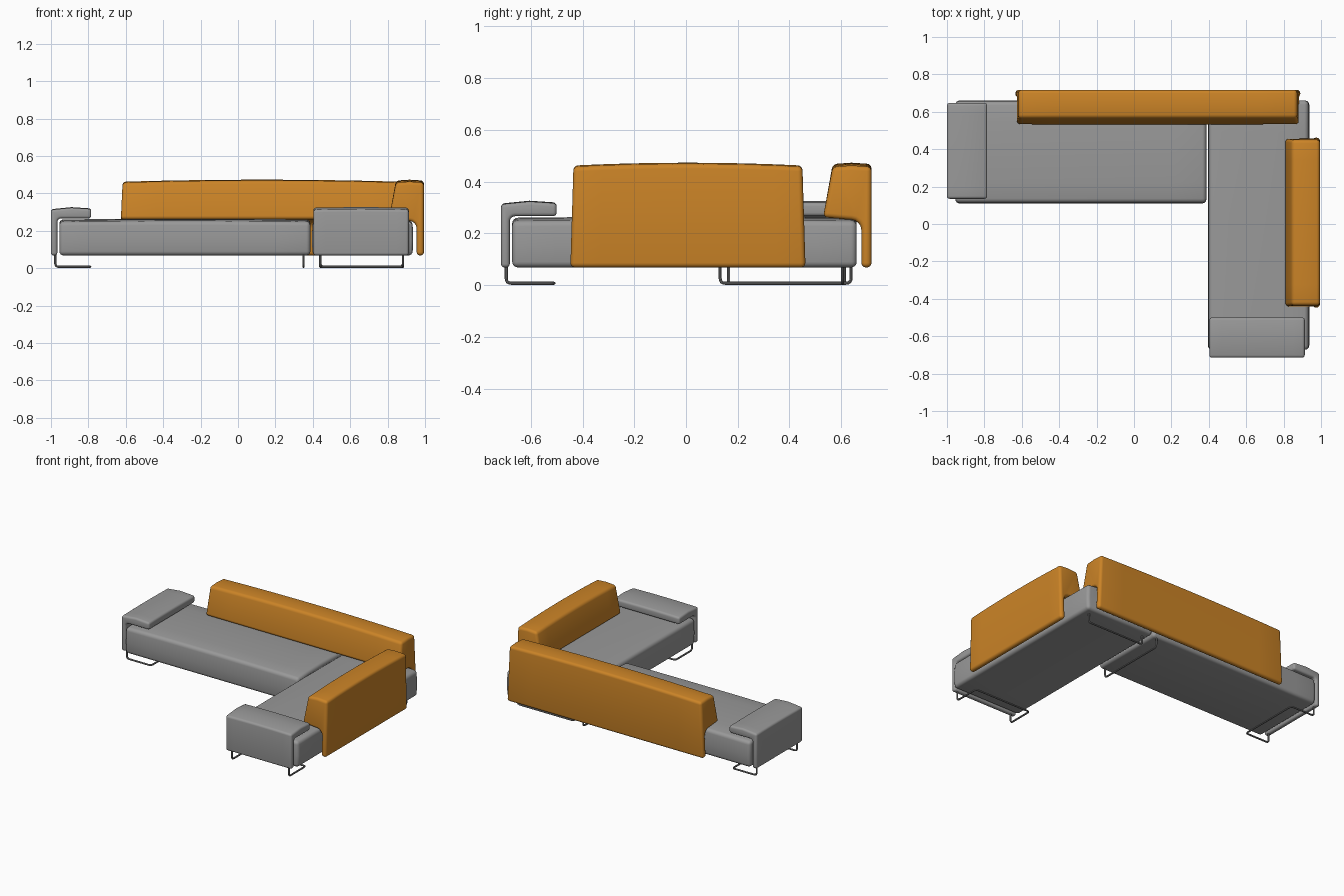
import bpy, bmesh, math
from mathutils import Vector

cube = bpy.data.objects.get("Cube")
if cube:
    bpy.data.objects.remove(cube, do_unlink=True)


def material(name, rgb):
    m = bpy.data.materials.new(name)
    m.use_nodes = True
    m.diffuse_color = (*rgb, 1)
    m.node_tree.nodes["Principled BSDF"].inputs["Base Color"].default_value = (*rgb, 1)
    return m


GREY = material("grey fabric", (0.32, 0.32, 0.32))
ORANGE = material("orange fabric", (0.6, 0.23, 0.02))
METAL = material("dark metal", (0.2, 0.2, 0.2))


def arc(cx, cz, r, start, end, steps=4):
    """Points on a circular arc, angles in degrees."""
    angles = [math.radians(start + (end - start) * i / steps) for i in range(steps + 1)]
    return [(cx + r * math.cos(a), cz + r * math.sin(a)) for a in angles]


def upholstery(name, profile, shift, start, end, axis, mat, bevel, crown=0.0, lean=0.0):
    """Sweep a profile (depth, z) along an axis, dome its top and round its edges."""
    bm = bmesh.new()
    top = max(z for _, z in profile)
    mid, half, rings, steps = (start + end) / 2, (end - start) / 2, [], 8
    for i in range(steps + 1):
        u = 2 * i / steps - 1
        ring = []
        for d, z in profile:
            t = mid + u * (half - lean * (z - 0.07) / (top - 0.07))
            rise = crown * (1 - u * u) if z > top * 0.85 else 0
            p = (t, d + shift, z + rise) if axis == "x" else (d + shift, t, z + rise)
            ring.append(bm.verts.new(p))
        rings.append(ring)
    n = len(profile)
    for a, b in zip(rings, rings[1:]):
        for j in range(n):
            bm.faces.new((a[j], a[(j + 1) % n], b[(j + 1) % n], b[j]))
    bm.faces.new(rings[0])
    bm.faces.new(rings[-1])
    bmesh.ops.recalc_face_normals(bm, faces=bm.faces)
    sharp = [e for e in bm.edges if e.calc_face_angle(0) > 0.7]
    bmesh.ops.bevel(bm, geom=sharp, offset=bevel, segments=4, profile=0.5,
                    affect="EDGES", clamp_overlap=False)
    mesh = bpy.data.meshes.new(name)
    bm.to_mesh(mesh)
    bm.free()
    mesh.materials.append(mat)
    ob = bpy.data.objects.new(name, mesh)
    bpy.context.collection.objects.link(ob)
    finish(ob)


def finish(ob):
    bpy.ops.object.select_all(action="DESELECT")
    ob.select_set(True)
    bpy.context.view_layer.objects.active = ob
    if ob.type == "CURVE":
        bpy.ops.object.convert(target="MESH")
    bpy.ops.object.shade_smooth_by_angle(angle=math.radians(40))


def wire(name, corners, radius=0.006, bend=0.02):
    """Bent round rod through the corners."""
    pts = [Vector(c) for c in corners]
    path = [pts[0]]
    for a, b, c in zip(pts, pts[1:], pts[2:]):
        p, q = b + (a - b).normalized() * bend, b + (c - b).normalized() * bend
        path += [p * (1 - t) ** 2 + b * 2 * t * (1 - t) + q * t * t for t in (0, .25, .5, .75, 1)]
    path.append(pts[-1])
    cu = bpy.data.curves.new(name, "CURVE")
    cu.dimensions = "3D"
    cu.bevel_depth, cu.bevel_resolution, cu.use_fill_caps = radius, 2, True
    sp = cu.splines.new("POLY")
    sp.points.add(len(path) - 1)
    for sp_point, p in zip(sp.points, path):
        sp_point.co = (*p, 1)
    cu.materials.append(METAL)
    ob = bpy.data.objects.new(name, cu)
    bpy.context.collection.objects.link(ob)
    finish(ob)


# Seat cushions, gently domed
def seat_profile(w):
    return [(-w, 0.068), (w, 0.068), (w + 0.004, 0.15), (w, 0.248),
            (w * 0.6, 0.256), (0, 0.26), (-w * 0.6, 0.256), (-w, 0.248), (-w - 0.004, 0.15)]


upholstery("long_seat", seat_profile(0.271), 0.385, -0.955, 0.387, "x", GREY, 0.022, 0.004)
upholstery("chaise_seat", seat_profile(0.267), 0.666, -0.672, 0.66, "y", GREY, 0.022, 0.004)

# Backrests: wedge cushion with a panel hanging behind the seat
back = [(0.717, 0.068), (0.678, 0.068), *arc(0.638, 0.212, 0.04, 0, 90),
        (0.53, 0.262), (0.567, 0.457), (0.64, 0.462), (0.717, 0.457)]
upholstery("long_backrest", back, 0, -0.635, 0.89, "x", ORANGE, 0.018, 0.011, 0.018)
upholstery("side_backrest", back, 0.277, -0.447, 0.462, "y", ORANGE, 0.018, 0.011, 0.012)

# Armrests: flat top slab folded down over the outer end
arm = [(-1, 0.068), (-0.966, 0.068), *arc(-0.946, 0.246, 0.02, 180, 90),
       (-0.785, 0.266), (-0.785, 0.316), (-0.89, 0.323), (-1, 0.312)]
upholstery("left_armrest", arm, 0, 0.135, 0.647, "y", GREY, 0.014, 0.003)
upholstery("front_armrest", arm, 0.285, 0.403, 0.913, "x", GREY, 0.014, 0.003)

# Sled legs under the armrests
TOP, LOW = 0.075, 0.007
wire("left_sled_leg", [(-0.977, 0.165, TOP), (-0.977, 0.165, LOW), (-0.79, 0.165, LOW),
                       (-0.79, 0.612, LOW), (-0.977, 0.612, LOW), (-0.977, 0.612, TOP)])
wire("front_sled_leg", [(0.44, -0.695, TOP), (0.44, -0.695, LOW), (0.44, -0.51, LOW),
                        (0.882, -0.51, LOW), (0.882, -0.695, LOW), (0.882, -0.695, TOP)])

# Upright loop legs near the corner
wire("inner_loop_leg", [(0.35, 0.132, TOP), (0.35, 0.132, LOW),
                        (0.35, 0.638, LOW), (0.35, 0.638, TOP)])
wire("corner_loop_leg", [(0.44, 0.605, TOP), (0.44, 0.605, LOW),
                         (0.882, 0.605, LOW), (0.882, 0.605, TOP)])
